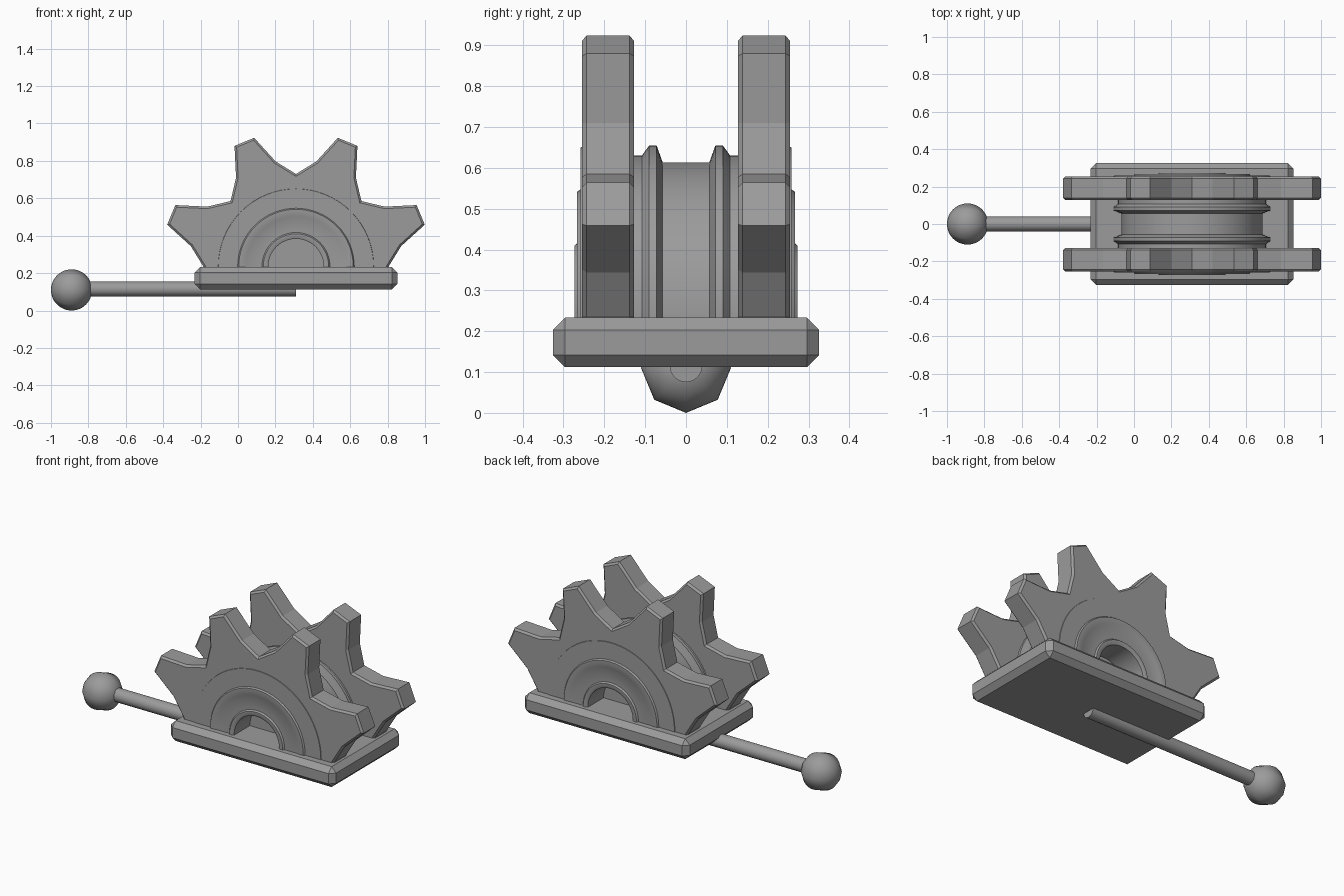
import bpy, bmesh
from math import sin, cos, pi, radians
from mathutils import Matrix, Vector

if "Cube" in bpy.data.objects:
    bpy.data.objects.remove(bpy.data.objects["Cube"])

AXLE = Vector((0.31, 0, 0.235))
SUNK = 0.2          # the wheels end just inside the base plate

metal = bpy.data.materials.new("grey metal")
metal.use_nodes = True
grey = (0.33, 0.33, 0.33, 1)
metal.diffuse_color = grey
metal.node_tree.nodes["Principled BSDF"].inputs["Base Color"].default_value = grey


def make(name, bm, smooth=False, bevel=0, limit=30):
    bmesh.ops.recalc_face_normals(bm, faces=bm.faces)
    mesh = bpy.data.meshes.new(name)
    bm.to_mesh(mesh)
    bm.free()
    mesh.materials.append(metal)
    ob = bpy.data.objects.new(name, mesh)
    bpy.context.collection.objects.link(ob)
    if bevel:
        mod = ob.modifiers.new("chamfer", 'BEVEL')
        mod.width, mod.segments = bevel, 1
        mod.limit_method, mod.angle_limit = 'ANGLE', radians(limit)
    if smooth:
        bpy.ops.object.select_all(action='DESELECT')
        ob.select_set(True)
        bpy.context.view_layer.objects.active = ob
        bpy.ops.object.shade_smooth_by_angle(angle=radians(30 if smooth is True else smooth))
    return ob


def cut_below(bm):
    bmesh.ops.bisect_plane(bm, geom=bm.verts[:] + bm.edges[:] + bm.faces[:],
                           plane_co=(0, 0, SUNK), plane_no=(0, 0, 1), clear_inner=True)


def on_wheel(r, angle, y):
    return AXLE + Vector((r * cos(angle), y, r * sin(angle)))


# Base plate
bm = bmesh.new()
bmesh.ops.create_cube(bm, size=1)
bmesh.ops.scale(bm, vec=(1.085, 0.652, 0.121), verts=bm.verts)
bmesh.ops.translate(bm, vec=(0.31, 0, 0.1725), verts=bm.verts)
make("base_plate", bm, bevel=0.03)

# Toothed wheels: a ring of quads, thickened, with chamfered rims
tooth = [(-22.5, 0.495), (-11.5, 0.573), (-4.5, 0.724), (4.5, 0.724), (11.5, 0.573)]
outline = [(radians(22.5 + 45 * k + a), r) for k in range(8) for a, r in tooth]
for name, y in (("front_sprocket", -0.255), ("back_sprocket", 0.127)):
    bm = bmesh.new()
    inner = [bm.verts.new(on_wheel(0.3, a, y)) for a, r in outline]
    outer = [bm.verts.new(on_wheel(r, a, y)) for a, r in outline]
    for i in range(len(outline)):
        j = (i + 1) % len(outline)
        bm.faces.new((inner[i], inner[j], outer[j], outer[i]))
    ext = bmesh.ops.extrude_face_region(bm, geom=bm.faces[:])
    bmesh.ops.translate(bm, vec=(0, 0.128, 0),
                        verts=[g for g in ext["geom"] if isinstance(g, bmesh.types.BMVert)])
    bmesh.ops.recalc_face_normals(bm, faces=bm.faces)
    # chamfer the rims before the lower half is removed
    rims = [e for e in bm.edges if len(e.link_faces) == 2
            and abs(e.calc_face_angle() - pi / 2) < 0.02
            and abs(e.verts[0].co.y - e.verts[1].co.y) < 1e-5]
    bmesh.ops.bevel(bm, geom=rims, offset=0.011, segments=1, affect='EDGES')
    cut_below(bm)
    make(name, bm)

# Grooved drum with stepped hubs and blind bores, turned about the axle
half = [(0.057, 0.378), (0.072, 0.42), (0.09, 0.42), (0.108, 0.395), (0.25, 0.395),
        (0.25, 0.418), (0.258, 0.415), (0.258, 0.312), (0.267, 0.306), (0.267, 0.272),
        (0.264, 0.266), (0.264, 0.182), (0.273, 0.175), (0.273, 0.158), (0.268, 0.148),
        (0.12, 0.148), (0.12, 0)]
profile = [(-y, r) for y, r in reversed(half)] + half
bm = bmesh.new()
pts = [bm.verts.new(on_wheel(r, 0, y)) for y, r in profile]
edges = [bm.edges.new(p) for p in zip(pts, pts[1:])]
bmesh.ops.spin(bm, geom=pts + edges, cent=AXLE, axis=(0, 1, 0), angle=2 * pi, steps=64)
bmesh.ops.remove_doubles(bm, verts=bm.verts, dist=1e-4)
cut_below(bm)
make("drum", bm, smooth=True)

# Lever rod and ball knob, both eight-sided about the long axis
along_x = Matrix.Rotation(pi / 2, 4, 'Y')
bm = bmesh.new()
bmesh.ops.create_cone(bm, cap_ends=True, segments=16, radius1=0.04, radius2=0.04, depth=1.16,
                      matrix=Matrix.Translation((-0.27, 0, 0.115)) @ along_x)
make("lever_rod", bm, smooth=True)

bm = bmesh.new()
bmesh.ops.create_uvsphere(bm, u_segments=8, v_segments=24, radius=0.11,
                          matrix=Matrix.Translation((-0.89, 0, 0.115)) @ along_x)
bmesh.ops.translate(bm, vec=(0, 0, -0.005), verts=bm.verts)
make("lever_knob", bm, smooth=50)
